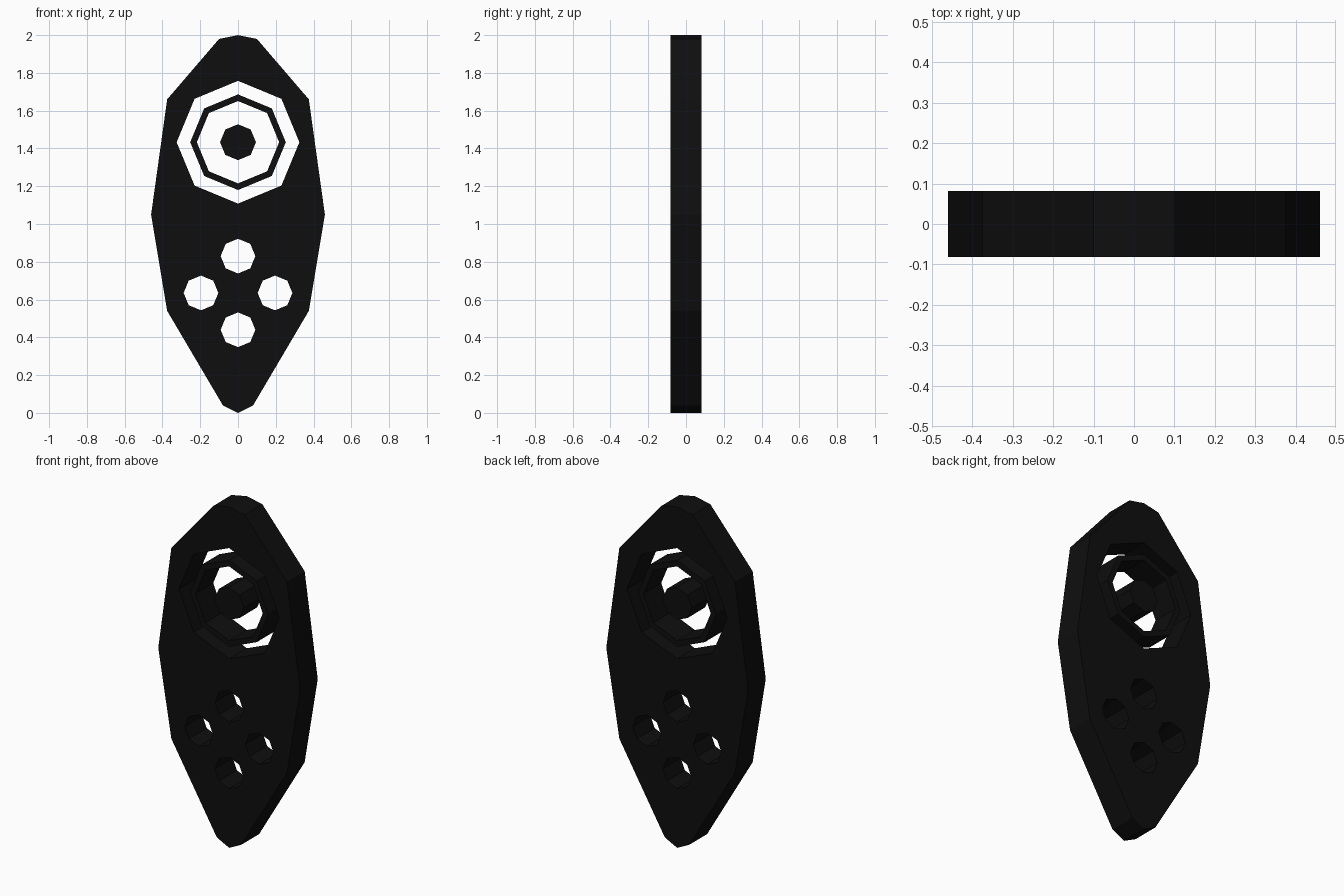
import bpy
from math import sin, cos, pi

cube = bpy.data.objects.get("Cube")
if cube:
    bpy.data.objects.remove(cube)

HALF_DEPTH = 0.082

black = bpy.data.materials.new("matte_black")
black.use_nodes = True
colour = (0.0045, 0.0045, 0.0045, 1)
black.diffuse_color = colour
black.node_tree.nodes["Principled BSDF"].inputs["Base Color"].default_value = colour


def octagon(x, z, radius):
    return [(x + radius * sin(i * pi / 4), z + radius * cos(i * pi / 4)) for i in range(8)]


def slab(name, loops):
    """Extrude closed loops into a slab; inner loops become through holes."""
    curve = bpy.data.curves.new(name + "_profile", "CURVE")
    curve.dimensions = "2D"
    curve.fill_mode = "BOTH"
    curve.extrude = HALF_DEPTH
    for loop in loops:
        spline = curve.splines.new("POLY")
        spline.points.add(len(loop) - 1)
        for point, (x, z) in zip(spline.points, loop):
            point.co = (x, z, 0, 1)
        spline.use_cyclic_u = True
        spline.use_smooth = False
    helper = bpy.data.objects.new(name + "_helper", curve)
    bpy.context.collection.objects.link(helper)
    graph = bpy.context.evaluated_depsgraph_get()
    mesh = bpy.data.meshes.new_from_object(helper.evaluated_get(graph))
    bpy.data.objects.remove(helper)
    mesh.name = name
    mesh.materials.clear()
    mesh.materials.append(black)
    mesh.shade_flat()
    obj = bpy.data.objects.new(name, mesh)
    obj.rotation_euler.x = pi / 2
    bpy.context.collection.objects.link(obj)
    return obj


# Body plate: mirrored outline with one large and four small holes
right_side = [(0.1, 1.98), (0.375, 1.66), (0.46, 1.05), (0.375, 0.54), (0.08, 0.04)]
outline = [(0, 2)] + right_side + [(0, 0)] + [(-x, z) for x, z in reversed(right_side)]
DIAL_Z = 1.433
small_holes = [octagon(x, z, 0.092) for x, z in
               [(0, 0.83), (-0.196, 0.635), (0.196, 0.635), (0, 0.44)]]
slab("body_plate", [outline, octagon(0, DIAL_Z, 0.325)] + small_holes)

# Free ring and hub inside the large hole
slab("dial_ring", [octagon(0, DIAL_Z, 0.253), octagon(0, DIAL_Z, 0.218)])
slab("dial_hub", [octagon(0, DIAL_Z, 0.095)])
